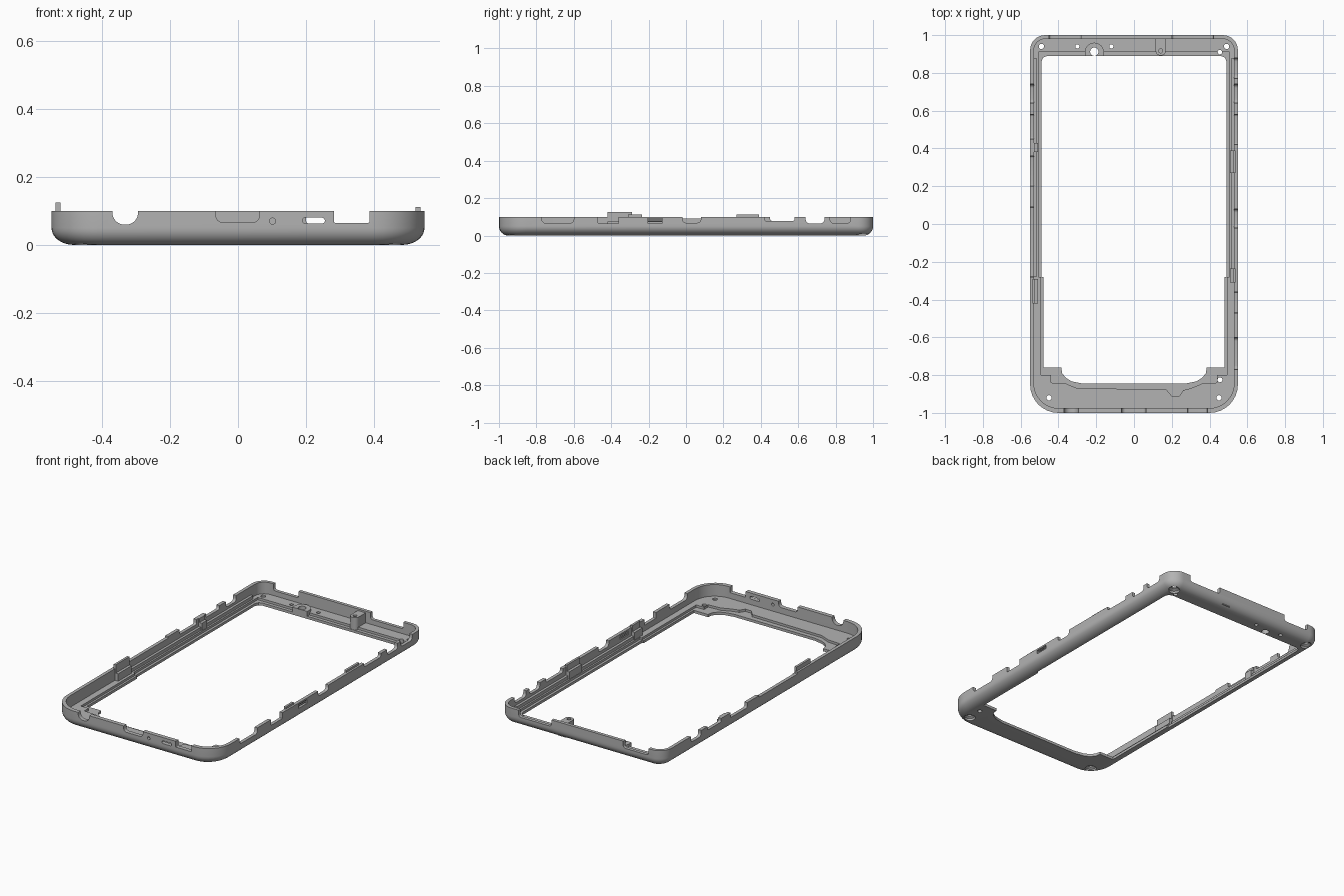
import bpy, bmesh, math

cube = bpy.data.objects.get("Cube")
if cube:
    bpy.data.objects.remove(cube, do_unlink=True)

grey = bpy.data.materials.new("plain grey")
grey.use_nodes = True
COLOUR = (0.45, 0.45, 0.45, 1)
grey.diffuse_color = COLOUR
grey.node_tree.nodes["Principled BSDF"].inputs["Base Color"].default_value = COLOUR


def rounded(u0, u1, v0, v1, low=0.0, high=0.0, steps=8):
    """Rectangle outline with separate radii for its low and high corners."""
    pts = []
    for u, v, su, sv, r, start in ((u0, v0, 1, 1, low, 180), (u1, v0, -1, 1, low, 270),
                                   (u1, v1, -1, -1, high, 0), (u0, v1, 1, -1, high, 90)):
        for i in range(steps + 1 if r > 0 else 1):
            a = math.radians(start + 90 * i / steps)
            pts.append((u + su * r + r * math.cos(a), v + sv * r + r * math.sin(a)))
    return pts


def circle(u, v, r, n=24):
    return [(u + r * math.cos(math.tau * i / n), v + r * math.sin(math.tau * i / n)) for i in range(n)]


def loft(name, rings):
    """Closed solid through matching rings of 3D points."""
    bm = bmesh.new()
    loops = [[bm.verts.new(p) for p in ring] for ring in rings]
    for a, b in zip(loops, loops[1:]):
        for i in range(len(a)):
            j = (i + 1) % len(a)
            bm.faces.new((a[i], a[j], b[j], b[i]))
    bm.faces.new(loops[0])
    bm.faces.new(loops[-1])
    bmesh.ops.recalc_face_normals(bm, faces=bm.faces)
    mesh = bpy.data.meshes.new(name)
    bm.to_mesh(mesh)
    bm.free()
    mesh.materials.append(grey)
    ob = bpy.data.objects.new(name, mesh)
    bpy.context.collection.objects.link(ob)
    return ob


def prism(name, outline, axis, lo, hi):
    place = {"x": lambda u, v, w: (w, u, v),
             "y": lambda u, v, w: (u, w, v),
             "z": lambda u, v, w: (u, v, w)}[axis]
    return loft(name, [[place(u, v, w) for u, v in outline] for w in (lo, hi)])


def box(name, x0, x1, y0, y1, z0, z1):
    return prism(name, rounded(x0, x1, y0, y1), "z", z0, z1)


def cut(target, cutter):
    mod = target.modifiers.new("cut", "BOOLEAN")
    mod.operation = "DIFFERENCE"
    mod.solver = "EXACT"
    mod.object = cutter
    bpy.context.view_layer.objects.active = target
    bpy.ops.object.modifier_apply(modifier=mod.name)
    bpy.data.objects.remove(cutter, do_unlink=True)


# Outer shell with a rounded lower edge
TOP = 0.1
rings = []
for i in range(9):
    a = math.radians(90 * i / 8)
    dx, dy, z = 0.065 * (1 - math.sin(a)), 0.05 * (1 - math.sin(a)), 0.05 * (1 - math.cos(a))
    rings.append([(x, y, z) for x, y in rounded(-0.55 + dx, 0.55 - dx, -1 + dy, 1 - dy,
                                                0.15 - dx, 0.08 - dx)])
rings.append([(x, y, TOP) for x, y in rounded(-0.55, 0.55, -1, 1, 0.15, 0.08)])
frame = loft("frame", rings)

# Hollow interior down to the shelf
cut(frame, prism("cavity", rounded(-0.53, 0.53, -0.975, 0.98, 0.13, 0.06), "z", 0.03, 0.3)) 

# Lower ledge around the opening
half = [(0.505, 0.91), (0.505, -0.28), (0.492, -0.28), (0.492, -0.8), (0.44, -0.8), (0.44, -0.84),
        (0.36, -0.845), (0.3, -0.87)]
ledge = half + [(0.26, -0.88), (0.24, -0.91), (0.2, -0.91), (0.17, -0.875)]
ledge += [(-x, y) for x, y in reversed(half)]
cut(frame, prism("ledge", ledge, "z", 0.016, 0.3))

# Main opening
half = [(0.46, 0.89), (0.481, 0.881), (0.49, 0.86), (0.49, -0.28), (0.48, -0.28), (0.48, -0.76),
        (0.385, -0.76), (0.38, -0.79), (0.36, -0.815), (0.33, -0.833), (0.27, -0.845)]
cut(frame, prism("opening", half + [(-x, y) for x, y in reversed(half)], "z", -0.1, 0.3))

# Rim notches: start, end, floor height, corner radius
front = [(-0.37, -0.295, 0.06, 0.034), (-0.065, 0.063, 0.066, 0.02), (0.283, 0.388, 0.065, 0.004)]
back = [(-0.45, -0.28, 0.06, 0.015), (0.2, 0.42, 0.06, 0.015)]
left = [(-0.77, -0.6, 0.066, 0.02), (-0.47, -0.36, 0.065, 0.004), (-0.02, 0.08, 0.068, 0.02),
        (0.42, 0.58, 0.078, 0.01), (0.64, 0.74, 0.065, 0.02), (0.77, 0.88, 0.066, 0.02)]
right = [(0.64, 0.74, 0.065, 0.02), (0.45, 0.58, 0.078, 0.01), (0.2, 0.36, 0.07, 0.01),
         (-0.28, 0.09, 0.09, 0.004)]
for notches, axis, lo, hi in ((front, "y", -1.1, -0.96), (back, "y", 0.96, 1.1),
                              (left, "x", 0.52, 0.7), (right, "x", -0.7, -0.52)):
    for a, b, z, r in notches:
        cut(frame, prism("notch", rounded(a, b, z, 0.3, r), axis, lo, hi))

# Ports through the front and left walls
cut(frame, prism("round_port", circle(0.102, 0.07, 0.009), "y", -1.1, -0.96))
cut(frame, prism("slot_port", rounded(0.19, 0.256, 0.063, 0.08, 0.008, 0.008), "y", -1.1, -0.96))
cut(frame, prism("side_slot", rounded(-0.205, -0.125, 0.067, 0.09), "x", 0.52, 0.7))

# Countersunk screw holes and plain pin holes
for x, y in ((-0.45, -0.92), (0.45, -0.92), (-0.49, 0.94), (0.49, 0.94)):
    cut(frame, loft("screw_hole", [[(u, v, z) for u, v in circle(x, y, r)]
                                   for z, r in ((-0.01, 0.034), (0.012, 0.03), (0.02, 0.014), (0.2, 0.014))]))
for x, y, r in ((0.455, 0.91, 0.012), (0.455, -0.825, 0.013), (-0.3, 0.94, 0.011), (-0.12, 0.94, 0.011)):
    cut(frame, prism("pin_hole", circle(x, y, r), "z", -0.1, 0.2))

# Boss on the back shelf, with its hole
arc = [(-0.21 + 0.05 * math.cos(math.pi * i / 16), 0.91 + 0.05 * math.sin(math.pi * i / 16)) for i in range(17)]
boss = prism("back_boss", arc + [(-0.26, 0.89), (-0.16, 0.89)], "z", 0.005, 0.045)
for part in (frame, boss):
    cut(part, prism("boss_hole", circle(-0.21, 0.912, 0.022), "z", -0.1, 0.2))

# Post behind the back wall
post = prism("back_post", rounded(0.115, 0.168, 0.892, 0.985, 0.024), "z", 0.01, 0.09)
cut(post, prism("post_hole", circle(0.141, 0.917, 0.011), "z", 0.05, 0.2))

parts = [frame, boss, post]

# Inner rails along both sides
for side, s in (("left", 1), ("right", -1)):
    x0, x1 = sorted((s * 0.515, s * 0.535))
    parts.append(box(side + "_rail", x0, x1, -0.28, 0.88, 0.025, 0.05))

# Clips standing above the rim: side, start, end, top
for n, (s, y0, y1, z) in enumerate(((-1, -0.42, -0.29, 0.125), (-1, 0.38, 0.43, 0.1),
                                    (1, 0.27, 0.39, 0.112), (1, -0.31, -0.235, 0.112))):
    x0, x1 = sorted((s * 0.524, s * 0.538))
    parts.append(box(f"clip_{n + 1}", x0, x1, y0, y1, 0.04, z))
    x0, x1 = sorted((s * 0.508, s * 0.53))
    parts.append(box(f"clip_foot_{n + 1}", x0, x1, y0, y1, 0.025, 0.075))

# Ribs inside the side slot
for n in range(2):
    z = 0.073 + 0.008 * n
    parts.append(box(f"slot_rib_{n + 1}", 0.53, 0.543, -0.21, -0.12, z, z + 0.004))

bpy.ops.object.select_all(action="DESELECT")
for part in parts:
    part.select_set(True)
bpy.context.view_layer.objects.active = frame
bpy.ops.object.shade_smooth_by_angle(angle=math.radians(30))
